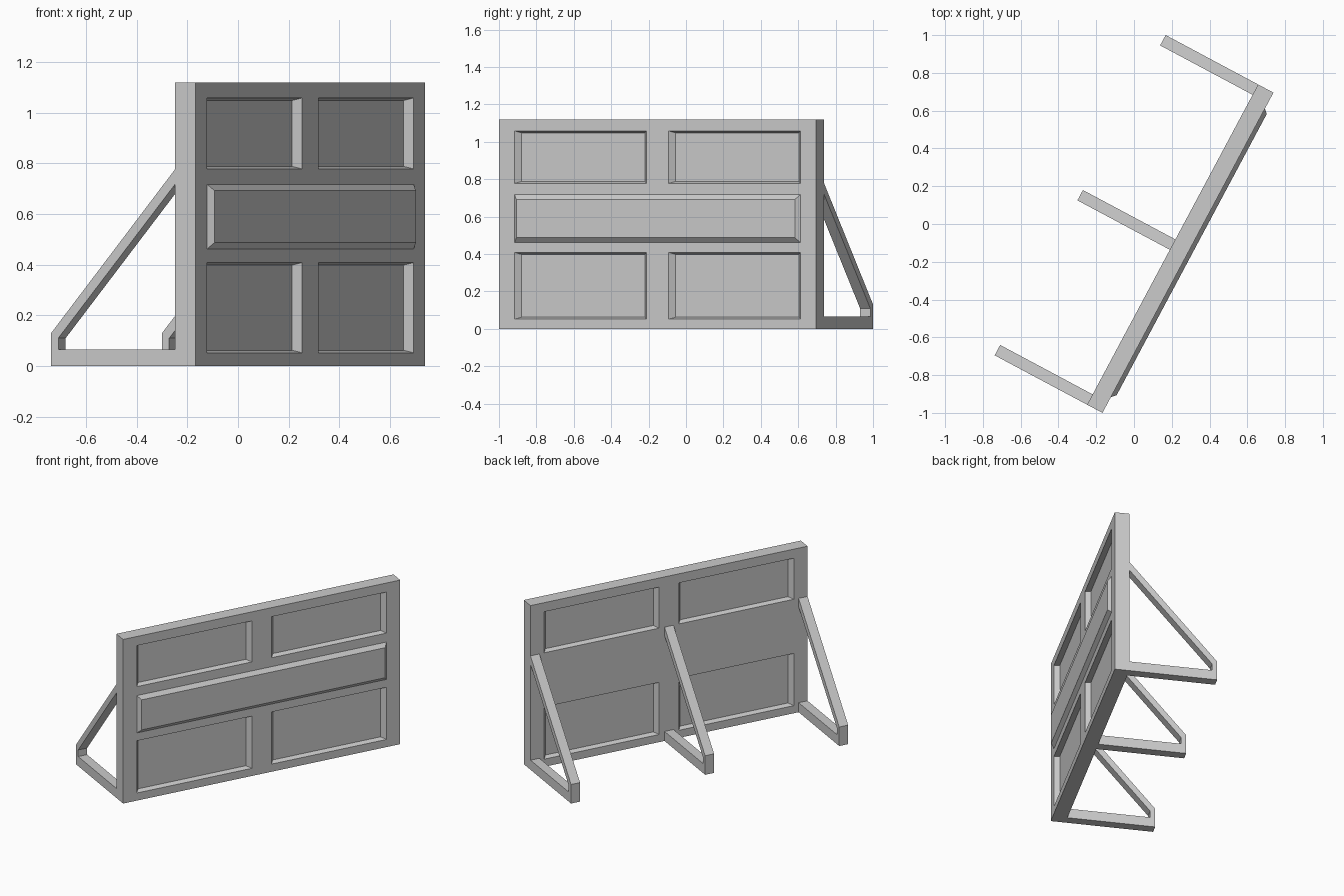
import bpy, bmesh
from math import radians

if "Cube" in bpy.data.objects:
    bpy.data.objects.remove(bpy.data.objects["Cube"])

# Local frame: x along the wall, y from front face to back, z up
L, T, H = 1.922, 0.092, 1.12
ANGLE = radians(61.9)
ORIGIN = (-0.167, -1.0, 0)


def finish(bm, name):
    bmesh.ops.remove_doubles(bm, verts=bm.verts, dist=1e-5)
    bmesh.ops.recalc_face_normals(bm, faces=bm.faces)
    mesh = bpy.data.meshes.new(name)
    bm.to_mesh(mesh)
    bm.free()
    ob = bpy.data.objects.new(name, mesh)
    ob.location = ORIGIN
    ob.rotation_euler = (0, 0, ANGLE)
    bpy.context.collection.objects.link(ob)
    return ob


def face(bm, pts):
    return bm.faces.new([bm.verts.new(p) for p in pts])


def rect(x0, x1, z0, z1, y):
    return [(x0, y, z0), (x1, y, z0), (x1, y, z1), (x0, y, z1)]


def stepped_panel(bm, outer, inner):
    # Inner face joined to the outer rectangle by sloping sides
    face(bm, inner)
    for i in range(4):
        j = (i + 1) % 4
        face(bm, (outer[i], outer[j], inner[j], inner[i]))


# Wall slab with four recessed panels on each side
xs = [0, 0.095, 0.893, 1.029, 1.827, L]
zs = [0, 0.052, 0.408, 0.778, 1.058, H]
depth, inset_x, inset_z = 0.032, 0.025, 0.01
bm = bmesh.new()
for y, step in ((0, depth), (T, -depth)):
    for i in range(5):
        for k in range(5):
            x0, x1, z0, z1 = xs[i], xs[i + 1], zs[k], zs[k + 1]
            outer = rect(x0, x1, z0, z1, y)
            if i in (1, 3) and k in (1, 3):
                inner = rect(x0 + inset_x, x1 - inset_x,
                             z0 + inset_z, z1 - inset_z, y + step)
                stepped_panel(bm, outer, inner)
            else:
                face(bm, outer)
# Slab edges
for i in range(5):
    for z in (0, H):
        face(bm, [(xs[i], 0, z), (xs[i + 1], 0, z), (xs[i + 1], T, z), (xs[i], T, z)])
    for x in (0, L):
        face(bm, [(x, 0, zs[i]), (x, 0, zs[i + 1]), (x, T, zs[i + 1]), (x, T, zs[i])])
finish(bm, "wall_panel")

# Raised middle band on the front
bm = bmesh.new()
base = rect(0.095, 1.827, 0.462, 0.717, 0)
stepped_panel(bm, base, rect(0.117, 1.805, 0.487, 0.692, -0.022))
face(bm, base)
finish(bm, "raised_band")

# Three braces: foot, short post and diagonal in one profile
end, width = T + 0.555, 0.062
profile = [(T, 0), (end, 0), (end, 0.13), (T, 0.777), (T, 0.718),
           (end - 0.032, 0.11), (end - 0.032, 0.065), (T, 0.065)]
for name, x in (("left", 0), ("middle", (L - width) / 2), ("right", L - width)):
    bm = bmesh.new()
    f = face(bm, [(x, y, z) for y, z in profile])
    ext = bmesh.ops.extrude_face_region(bm, geom=[f])
    moved = [v for v in ext["geom"] if isinstance(v, bmesh.types.BMVert)]
    bmesh.ops.translate(bm, verts=moved, vec=(width, 0, 0))
    # Keep the starting cap if the extrusion removed it
    if len(bm.faces) < 10:
        bm.faces.new([v for v in f.verts]) if f.is_valid and f not in bm.faces else None
        bmesh.ops.holes_fill(bm, edges=bm.edges)
    finish(bm, name + "_brace")
